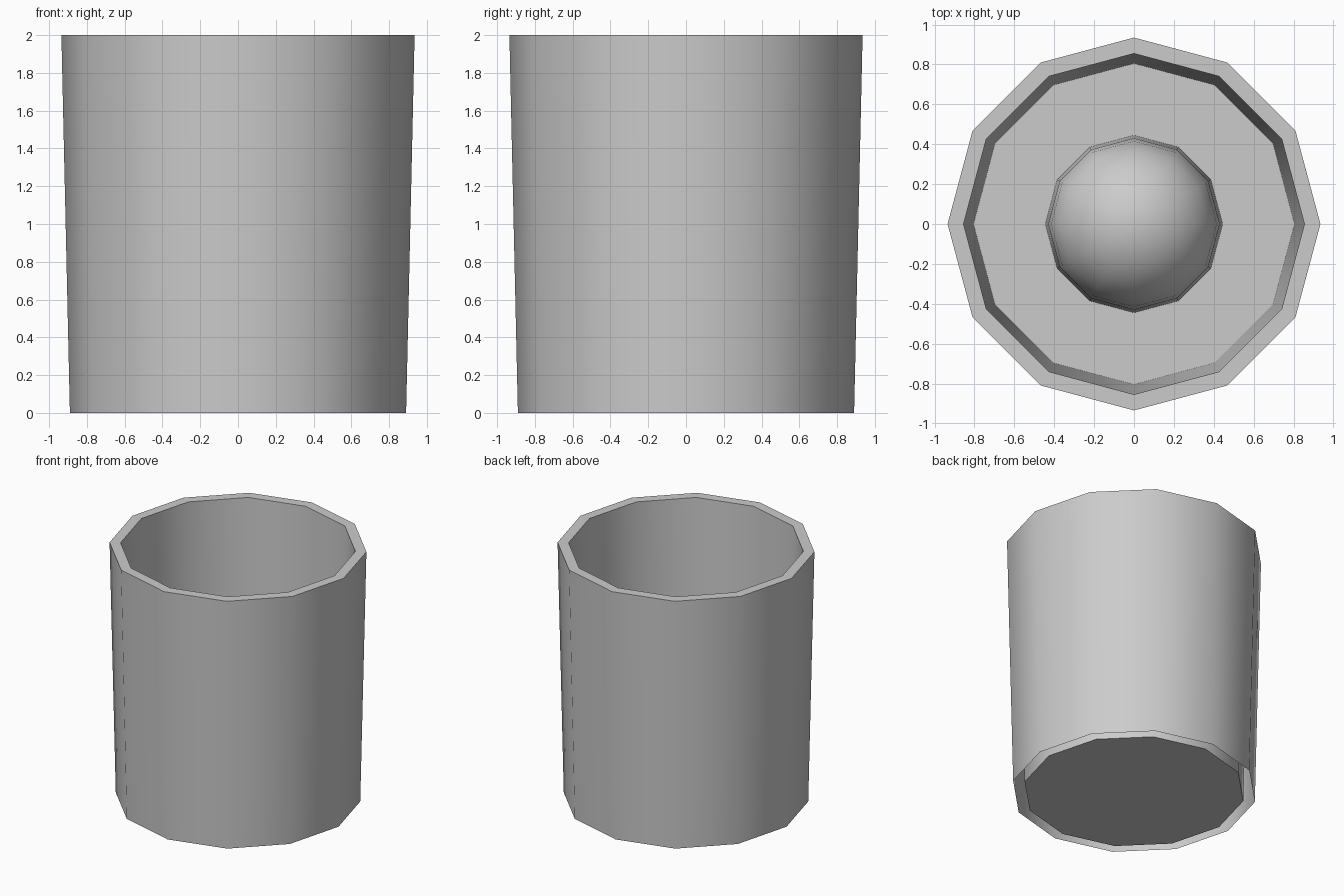
import bpy, bmesh, math

if "Cube" in bpy.data.objects:
    bpy.data.objects.remove(bpy.data.objects["Cube"])

SIDES = 12


def lathe(name, profile, cap_end=False):
    """Revolve (radius, z) points around z; radius 0 becomes a pole."""
    bm = bmesh.new()
    rings = []
    for r, z in profile:
        if r == 0:
            rings.append([bm.verts.new((0, 0, z))])
        else:
            rings.append([bm.verts.new((r * math.cos(2 * math.pi * i / SIDES),
                                        r * math.sin(2 * math.pi * i / SIDES), z))
                          for i in range(SIDES)])
    for a, b in zip(rings, rings[1:]):
        for i in range(SIDES):
            j = (i + 1) % SIDES
            if len(b) == 1:
                bm.faces.new((a[i], a[j], b[0]))
            else:
                bm.faces.new((a[i], a[j], b[j], b[i]))
    if cap_end:
        bm.faces.new(rings[-1])
    mesh = bpy.data.meshes.new(name)
    bm.to_mesh(mesh)
    bm.free()
    obj = bpy.data.objects.new(name, mesh)
    bpy.context.collection.objects.link(obj)
    bpy.ops.object.select_all(action='DESELECT')
    obj.select_set(True)
    bpy.context.view_layer.objects.active = obj
    bpy.ops.object.shade_smooth_by_angle(angle=math.radians(40))
    return obj


# Hollow double wall, open underneath, with rim and inner floor
lathe("shade", [(0.89, 0), (0.935, 2), (0.855, 2), (0.805, 0)], cap_end=True)

# Slightly tapered socket standing on the floor
lathe("socket", [(0.445, 0), (0.43, 0.4)])

# Rounded bulb on the socket
R = 0.43
dome = [(R * math.cos(math.radians(a)), 0.4 + R * math.sin(math.radians(a)))
        for a in range(0, 90, 15)]
lathe("bulb", dome + [(0, 0.4 + R)])
